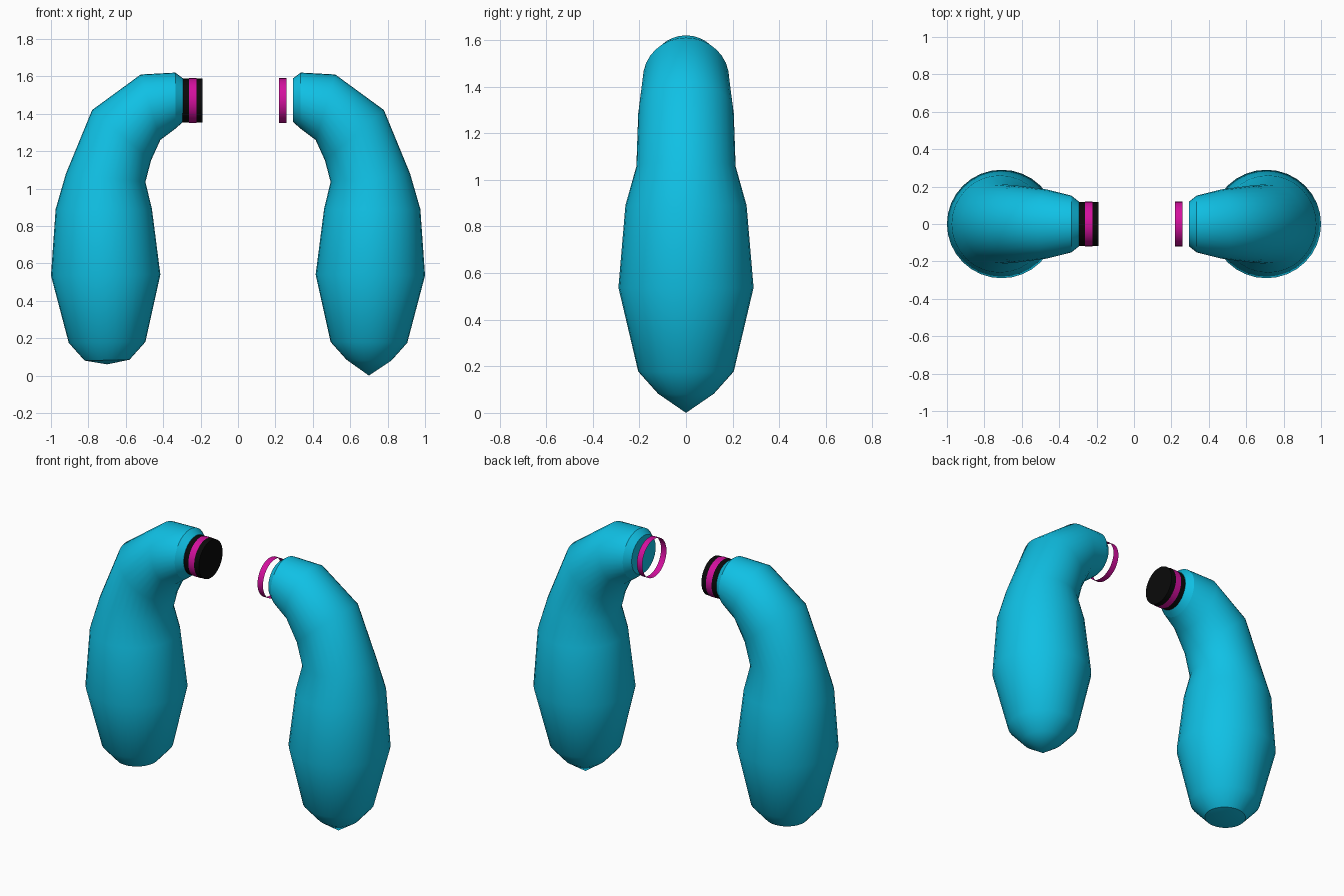
import bpy, bmesh
from math import cos, sin, pi
from mathutils import Vector

cube = bpy.data.objects.get("Cube")
if cube:
    bpy.data.objects.remove(cube, do_unlink=True)

SIDES = 32
CUFF_Z = 1.47


def material(name, rgb):
    mat = bpy.data.materials.new(name)
    mat.use_nodes = True
    color = (*rgb, 1)
    mat.diffuse_color = color
    mat.node_tree.nodes["Principled BSDF"].inputs["Base Color"].default_value = color
    return mat


cyan = material("cyan", (0.005, 0.53, 0.78))
magenta = material("magenta", (0.65, 0.005, 0.34))
black = material("black", (0.003, 0.003, 0.003))

# Sleeve sections: inner x, z, outer x, z, half depth
SECTIONS = [
    (0.58, 0.085, 0.82, 0.08, 0.12),
    (0.495, 0.18, 0.905, 0.175, 0.205),
    (0.415, 0.54, 1.0, 0.535, 0.29),
    (0.46, 0.89, 0.975, 0.89, 0.26),
    (0.495, 1.035, 0.92, 1.08, 0.213),
    (0.465, 1.15, 0.78, 1.42, 0.205),
    (0.415, 1.26, 0.52, 1.61, 0.185),
    (0.335, 1.32, 0.335, 1.62, 0.152),
    (0.295, 1.355, 0.295, 1.59, 0.12),
]


def sleeve(name, side, tip_z, flat_tip):
    """Loft one bent arm; side is +1 for left, -1 for right."""
    bm = bmesh.new()
    rings = []
    for xi, zi, xo, zo, depth in SECTIONS:
        inner, outer = Vector((side * xi, 0, zi)), Vector((side * xo, 0, zo))
        mid, axis = (inner + outer) / 2, (outer - inner) / 2
        angles = [2 * pi * i / SIDES for i in range(SIDES)]
        rings.append([bm.verts.new(mid + axis * cos(a) + Vector((0, depth * sin(a), 0)))
                      for a in angles])
    for low, high in zip(rings, rings[1:]):
        for i in range(SIDES):
            j = (i + 1) % SIDES
            bm.faces.new((low[i], low[j], high[j], high[i]))
    # Closed wrist end and bottom tip
    bm.faces.new(rings[-1])
    tip = bm.verts.new((side * 0.70, 0, tip_z))
    for i in range(SIDES):
        bm.faces.new((tip, rings[0][(i + 1) % SIDES], rings[0][i]))
    bmesh.ops.recalc_face_normals(bm, faces=bm.faces)
    for face in bm.faces:
        face.smooth = True
    # Crisp edges at the wrist, and at the bottom where it is blunt
    for ring in rings[-2:] + (rings[:1] if flat_tip else []):
        for i in range(SIDES):
            bm.edges.get((ring[i], ring[(i + 1) % SIDES])).smooth = False
    mesh = bpy.data.meshes.new(name)
    bm.to_mesh(mesh)
    bm.free()
    mesh.materials.append(cyan)
    obj = bpy.data.objects.new(name, mesh)
    bpy.context.collection.objects.link(obj)


def drum(name, x0, x1, radius, mat, fill):
    """Cylinder lying along x."""
    bpy.ops.mesh.primitive_cylinder_add(
        vertices=SIDES, radius=radius, depth=abs(x1 - x0), end_fill_type=fill,
        location=((x0 + x1) / 2, 0, CUFF_Z), rotation=(0, pi / 2, 0))
    obj = bpy.context.object
    obj.name = name
    obj.data.materials.append(mat)
    bpy.ops.object.shade_smooth_by_angle(angle=pi / 6)


sleeve("left_arm", 1, 0.0, False)
sleeve("right_arm", -1, 0.06, True)

# Wrist plug on the right arm, loose band on the left
drum("right_plug", -0.30, -0.19, 0.118, black, 'NGON')
drum("right_band", -0.262, -0.222, 0.12, magenta, 'NOTHING')
drum("left_band", 0.22, 0.258, 0.12, magenta, 'NOTHING')
